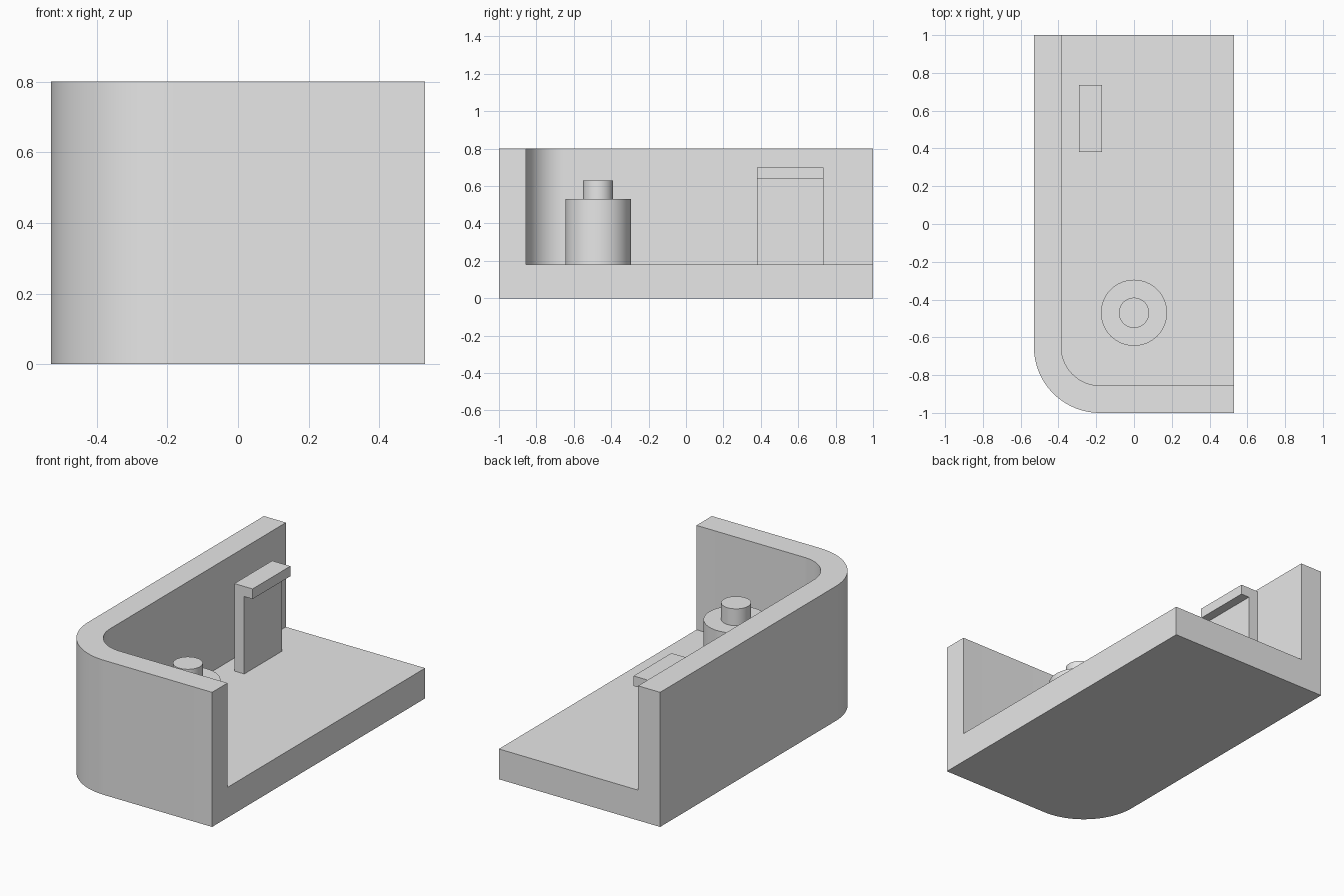
import bpy
import bmesh
from math import cos, sin, pi, radians

cube = bpy.data.objects.get("Cube")
if cube:
    bpy.data.objects.remove(cube, do_unlink=True)

HALF_X, HALF_Y, HEIGHT = 0.53, 1.0, 0.8
WALL, FLOOR, RADIUS = 0.145, 0.18, 0.35

grey = bpy.data.materials.new("plain grey")
grey.use_nodes = True
grey.diffuse_color = (0.8, 0.8, 0.8, 1)
grey.node_tree.nodes["Principled BSDF"].inputs["Base Color"].default_value = (0.8, 0.8, 0.8, 1)


def extrude(name, points, z0, z1):
    """Prism with a counter-clockwise outline between two heights."""
    bm = bmesh.new()
    face = bm.faces.new([bm.verts.new((x, y, z0)) for x, y in points])
    top = bmesh.ops.extrude_face_region(bm, geom=[face], use_keep_orig=True)["geom"]
    for v in top:
        if isinstance(v, bmesh.types.BMVert):
            v.co.z = z1
    bmesh.ops.recalc_face_normals(bm, faces=bm.faces)
    mesh = bpy.data.meshes.new(name)
    bm.to_mesh(mesh)
    bm.free()
    mesh.materials.append(grey)
    obj = bpy.data.objects.new(name, mesh)
    bpy.context.collection.objects.link(obj)
    return obj


def activate(obj):
    bpy.ops.object.select_all(action="DESELECT")
    obj.select_set(True)
    bpy.context.view_layer.objects.active = obj


def smooth(obj):
    activate(obj)
    bpy.ops.object.shade_smooth_by_angle(angle=radians(30))


def rounded_corner(left, front, right, back, r, steps=24):
    """Rectangle whose front right corner is rounded."""
    arc = []
    for i in range(steps + 1):
        a = pi + i * pi / 2 / steps
        arc.append((left + r + r * cos(a), front + r + r * sin(a)))
    return arc + [(right, front), (right, back), (left, back)]


def circle(x, y, r, sides=64):
    return [(x + r * cos(2 * pi * i / sides), y + r * sin(2 * pi * i / sides))
            for i in range(sides)]


def rectangle(x0, x1, y0, y1):
    return [(x0, y0), (x1, y0), (x1, y1), (x0, y1)]


# Tray section: solid block hollowed out above the floor, open at left and back
tray = extrude("tray", rounded_corner(-HALF_X, -HALF_Y, HALF_X, HALF_Y, RADIUS), 0, HEIGHT)
cutter = extrude("hollow_cutter", rounded_corner(
    WALL - HALF_X, WALL - HALF_Y, HALF_X + 1, HALF_Y + 1, RADIUS - WALL), FLOOR, HEIGHT + 1)
cutter.hide_render = True
cut = tray.modifiers.new("hollow", "BOOLEAN")
cut.operation = "DIFFERENCE"
cut.solver = "EXACT"
cut.object = cutter
activate(tray)
bpy.ops.object.modifier_apply(modifier=cut.name)
bpy.data.objects.remove(cutter, do_unlink=True)
smooth(tray)

# Stepped locating post
smooth(extrude("post_base", circle(0, -0.47, 0.175), FLOOR, 0.53))
smooth(extrude("post_pin", circle(0, -0.47, 0.08), 0.53, 0.63))

# Hooked clip: profile in x and z, stood upright along y
clip = extrude("clip", [(-0.29, FLOOR), (-0.225, FLOOR), (-0.225, 0.64),
                        (-0.17, 0.64), (-0.17, 0.70), (-0.29, 0.70)], 0.38, 0.735)
for v in clip.data.vertices:
    x, z, y = v.co
    v.co = (x, y, z)
clip.data.flip_normals()
